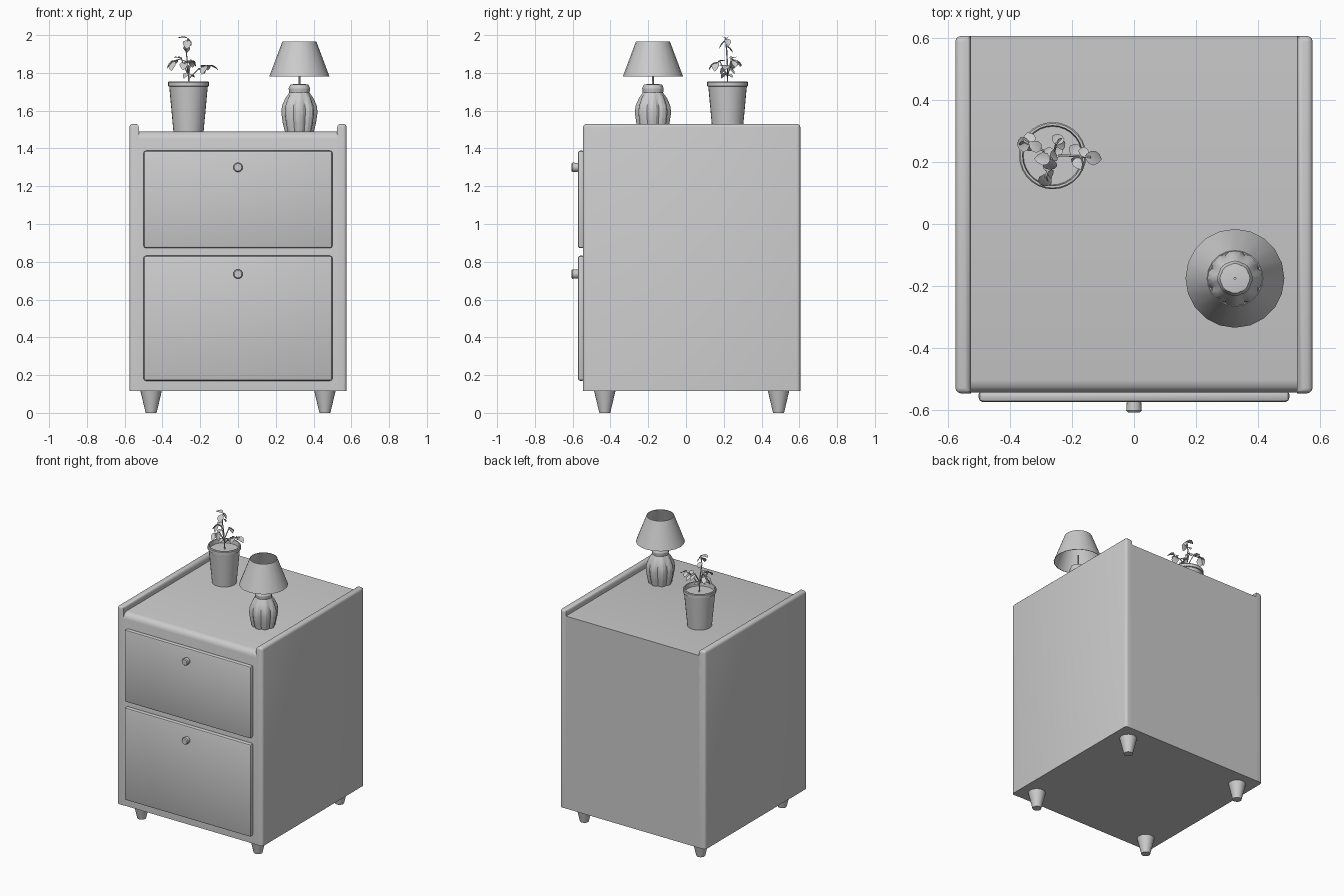
import bpy, bmesh, math
from mathutils import Vector

if "Cube" in bpy.data.objects:
    bpy.data.objects.remove(bpy.data.objects["Cube"])


def finish(bm, name, angle=35):
    mesh = bpy.data.meshes.new(name)
    bmesh.ops.recalc_face_normals(bm, faces=bm.faces)
    bm.to_mesh(mesh)
    bm.free()
    ob = bpy.data.objects.new(name, mesh)
    bpy.context.collection.objects.link(ob)
    if angle:
        bpy.ops.object.select_all(action='DESELECT')
        ob.select_set(True)
        bpy.context.view_layer.objects.active = ob
        bpy.ops.object.shade_smooth_by_angle(angle=math.radians(angle))
    return ob


def box(name, lo, hi, bevel=0, segs=2, pick=lambda a, b: True):
    """Box between two corners; bevels the edges accepted by pick(v1, v2)."""
    lo, hi = Vector(lo), Vector(hi)
    bm = bmesh.new()
    bmesh.ops.create_cube(bm, size=1)
    for v in bm.verts:
        v.co = Vector((lo[i] + (v.co[i] + 0.5) * (hi[i] - lo[i]) for i in range(3)))
    if bevel:
        edges = [e for e in bm.edges if pick(e.verts[0].co, e.verts[1].co)]
        bmesh.ops.bevel(bm, geom=edges, offset=bevel, segments=segs,
                        profile=0.5, affect='EDGES')
    return finish(bm, name)


def lathe(name, profile, loc, sides=24, ribs=None, angle=35, flip=False):
    """Revolve (radius, height) points; ribs = radius factor by side index."""
    bm = bmesh.new()
    rings = []
    for r, z in profile:
        if r == 0:
            rings.append([bm.verts.new((0, 0, z))] * sides)
            continue
        ring = []
        for i in range(sides):
            a = 2 * math.pi * i / sides
            k = r * (ribs(i, z) if ribs else 1)
            ring.append(bm.verts.new((k * math.cos(a), k * math.sin(a), z)))
        rings.append(ring)
    for A, B in zip(rings, rings[1:]):
        for i in range(sides):
            j = (i + 1) % sides
            bm.faces.new(list(dict.fromkeys((A[i], A[j], B[j], B[i]))))
    ob = finish(bm, name, angle)
    ob.location = loc
    return ob


def tube(name, paths, radius):
    cu = bpy.data.curves.new(name, 'CURVE')
    cu.dimensions = '3D'
    cu.bevel_depth, cu.bevel_resolution, cu.use_fill_caps = radius, 1, True
    for pts in paths:
        sp = cu.splines.new('POLY')
        sp.points.add(len(pts) - 1)
        for p, c in zip(sp.points, pts):
            p.co = (*c, 1)
    ob = bpy.data.objects.new(name, cu)
    bpy.context.collection.objects.link(ob)
    return ob


# Cabinet carcass with a rounded front top edge
TOP = 1.49
box("cabinet_body", (-0.53, -0.543, 0.115), (0.53, 0.605, TOP), 0.04, 3,
    lambda a, b: a.y < 0 and b.y < 0 and a.z > 1 and b.z > 1)

# Side panels rising above the top as rounded rails
for side, x in (("left", -0.55), ("right", 0.55)):
    box(side + "_side_panel", (x - 0.025, -0.545, 0.115), (x + 0.025, 0.605, 1.53),
        0.018, 3, lambda a, b: (a.z > 1 and b.z > 1)
        or (a.z != b.z and a.x * x > x * x))

# Drawers and knobs
for name, z0, z1, kz in (("lower", 0.17, 0.832, 0.735), ("upper", 0.872, 1.388, 1.30)):
    box(name + "_drawer_front", (-0.5, -0.573, z0), (0.5, -0.535, z1), 0.013, 2)
    knob = lathe(name + "_knob", [(0, 0), (0.023, 0), (0.025, 0.03), (0.02, 0.036), (0, 0.036)],
                 (0, -0.57, kz), 16)
    knob.rotation_euler.x = math.pi / 2

# Tapered legs
for fb, y in (("front", -0.43), ("back", 0.49)):
    for lr, x in (("left", -0.46), ("right", 0.46)):
        lathe(f"{fb}_{lr}_leg", [(0, 0), (0.029, 0), (0.057, 0.118), (0, 0.118)], (x, y, 0), 20)

# Lamp: lobed base, thin rod, open shade
LAMP = (0.325, -0.175, TOP)
lathe("lamp_base", [(0, 0), (0.077, 0), (0.088, 0.045), (0.096, 0.10), (0.092, 0.135),
                    (0.075, 0.175), (0.054, 0.205), (0.057, 0.228), (0.048, 0.248),
                    (0.02, 0.252), (0, 0.252)], LAMP, 32,
      lambda i, z: 1 - (0.13 if z < 0.19 else 0.04) * (1 - abs(math.cos(math.pi * i / 4))) ,
      angle=25)
tube("lamp_rod", [[(LAMP[0], LAMP[1], 1.73), (LAMP[0], LAMP[1], 1.83)]], 0.005)
lathe("lamp_shade", [(0.159, 0.292), (0.090, 0.476), (0.087, 0.476), (0.156, 0.292),
                     (0.159, 0.292)], LAMP, 20)

# Plant pot with rim and soil
POT = Vector((-0.262, 0.22, TOP))
lathe("plant_pot", [(0, 0), (0.08, 0), (0.102, 0.238), (0.108, 0.24), (0.108, 0.26),
                    (0.104, 0.265), (0.097, 0.265), (0.094, 0.235), (0, 0.235)], POT, 28)

# Plant stems: one upright, three drooping branches
crown = (-0.265, 0.22, 1.83)
tube("plant_stems", [
    [(-0.258, 0.22, 1.72), crown, (-0.275, 0.215, 1.92), (-0.265, 0.21, 1.985)],
    [(-0.26, 0.22, 1.78), (-0.30, 0.24, 1.875), (-0.35, 0.265, 1.86)],
    [(-0.26, 0.22, 1.77), (-0.21, 0.22, 1.82), (-0.14, 0.215, 1.84)],
    [(-0.26, 0.22, 1.78), (-0.275, 0.18, 1.86), (-0.285, 0.15, 1.85)],
    [(-0.26, 0.22, 1.80), (-0.25, 0.26, 1.87)]], 0.0035)

# Leaves: start point, heading in degrees, pitch in degrees, length
LEAVES = [
    (-0.27, 0.21, 1.985, 180, 10, 0.05), (-0.27, 0.215, 1.98, 20, -50, 0.045),
    (-0.27, 0.21, 1.97, 270, -40, 0.055), (-0.275, 0.215, 1.94, 80, -35, 0.045),
    (-0.335, 0.26, 1.865, 190, -35, 0.058), (-0.33, 0.255, 1.865, 110, -25, 0.05),
    (-0.34, 0.265, 1.86, 240, -50, 0.055), (-0.30, 0.24, 1.875, 150, 20, 0.045),
    (-0.155, 0.217, 1.84, 350, -15, 0.056), (-0.165, 0.217, 1.84, 80, -30, 0.04),
    (-0.17, 0.215, 1.835, 235, -40, 0.055), (-0.20, 0.22, 1.825, 60, -25, 0.05),
    (-0.19, 0.21, 1.83, 300, 25, 0.04), (-0.283, 0.16, 1.855, 260, -35, 0.055),
    (-0.283, 0.16, 1.855, 340, -55, 0.05), (-0.28, 0.17, 1.86, 80, 15, 0.04),
    (-0.25, 0.255, 1.865, 75, -35, 0.05), (-0.25, 0.255, 1.865, 10, -40, 0.045),
    (-0.26, 0.22, 1.80, 230, -25, 0.05), (-0.26, 0.22, 1.79, 40, -10, 0.04)]
bm = bmesh.new()
for x, y, z, head, pitch, size in LEAVES:
    h, p = math.radians(head), math.radians(pitch)
    fwd = Vector((math.cos(h) * math.cos(p), math.sin(h) * math.cos(p), math.sin(p)))
    across = Vector((-math.sin(h), math.cos(h), 0))
    up = fwd.cross(across)
    prev = None
    for t, w in ((0, 0.12), (0.2, 0.36), (0.5, 0.42), (0.8, 0.26), (1, 0.03)):
        mid = Vector((x, y, z)) + fwd * size * t - up * size * 0.2 * t * t
        row = [bm.verts.new(mid + across * s * w * size + up * abs(s) * w * size * 0.3)
               for s in (-1, 0, 1)]
        if prev:
            for i in (0, 1):
                bm.faces.new((prev[i], row[i], row[i + 1], prev[i + 1]))
        prev = row
finish(bm, "plant_leaves")
